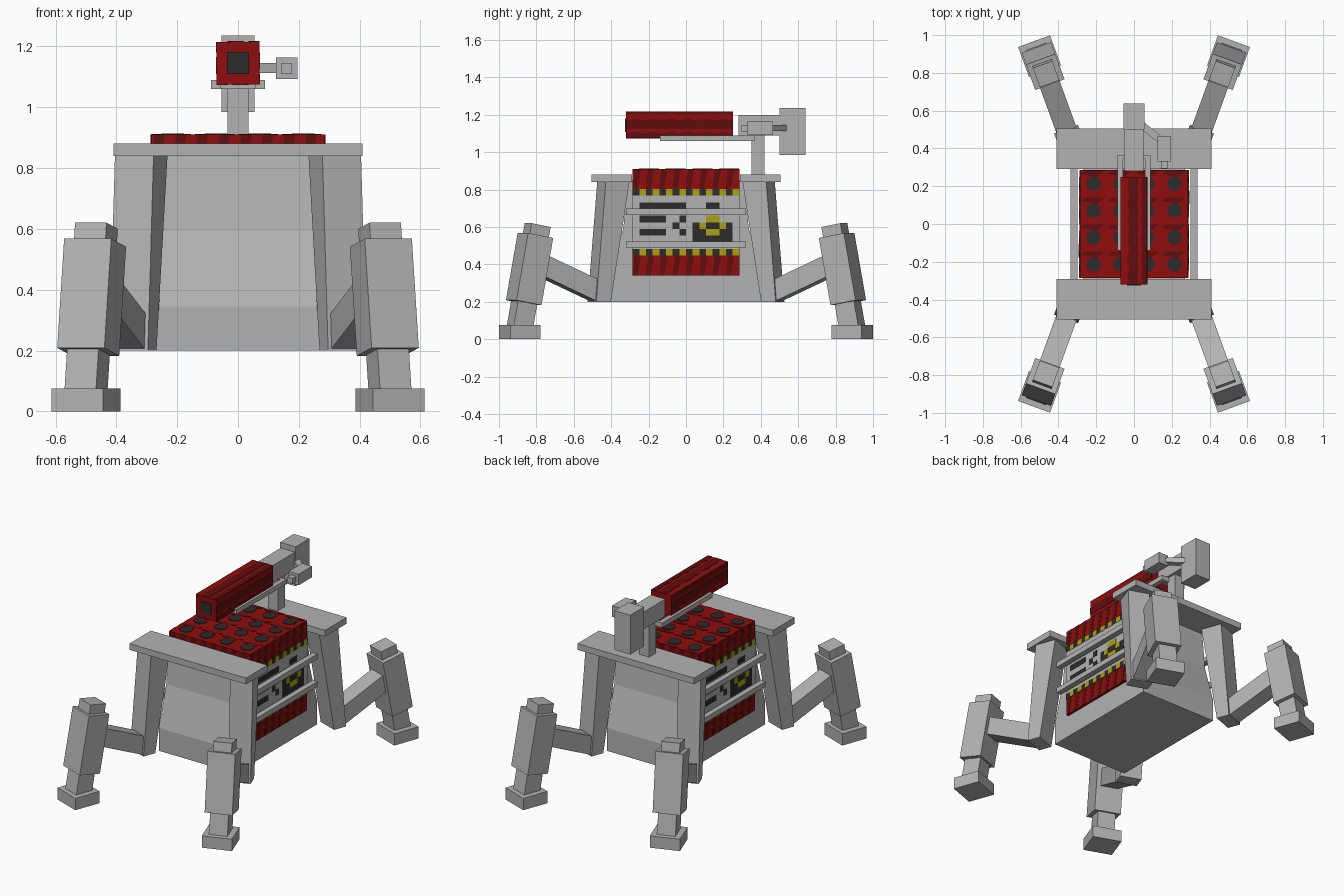
import bpy, bmesh, math
from mathutils import Matrix, Vector

cube = bpy.data.objects.get("Cube")
if cube:
    bpy.data.objects.remove(cube, do_unlink=True)


def material(name, r, g, b):
    m = bpy.data.materials.new(name)
    m.use_nodes = True
    m.diffuse_color = (r, g, b, 1)
    m.node_tree.nodes["Principled BSDF"].inputs["Base Color"].default_value = (r, g, b, 1)
    return m


GREY = material("hull grey", 0.45, 0.45, 0.45)
RED = material("red", 0.28, 0.004, 0.004)
DARK_RED = material("dark red", 0.12, 0.004, 0.004)
YELLOW = material("warning yellow", 0.42, 0.36, 0.005)
BLACK = material("charcoal", 0.025, 0.025, 0.027)


def build(name, prisms, mat):
    """One object from prisms, each a pair of matching point rings."""
    bm = bmesh.new()
    for low, high in prisms:
        a = [bm.verts.new(p) for p in low]
        b = [bm.verts.new(p) for p in high]
        bm.faces.new(a)
        bm.faces.new(b)
        for i in range(len(a)):
            j = (i + 1) % len(a)
            bm.faces.new((a[i], a[j], b[j], b[i]))
    bmesh.ops.recalc_face_normals(bm, faces=bm.faces)
    mesh = bpy.data.meshes.new(name)
    bm.to_mesh(mesh)
    bm.free()
    mesh.materials.append(mat)
    obj = bpy.data.objects.new(name, mesh)
    bpy.context.collection.objects.link(obj)
    return obj


def block(x0, x1, y0, y1, z0, z1):
    return tuple([(x0, y0, z), (x1, y0, z), (x1, y1, z), (x0, y1, z)] for z in (z0, z1))


def box(name, mat, *bounds):
    return build(name, [block(*bounds)], mat)


def move(prism, f):
    return tuple([f(Vector(p)) for p in ring] for ring in prism)


# Hull: stepped profile carried across the width
half = [(0.41, 0.2), (0.41, 0.345), (0.335, 0.595), (0.31, 0.85)]
profile = half + [(-y, z) for y, z in reversed(half)]
build("hull", [tuple([(x, y, z) for y, z in profile] for x in (-0.27, 0.27))], GREY)

# Legs, modelled along an outward axis that is splayed from the hull corners
SPLAY = math.radians(20)


def tilted(width, depth, length, r, z, angle):
    turn = Matrix.Rotation(angle, 3, "X")
    b = block(-width / 2, width / 2, -depth / 2, depth / 2, -length / 2, length / 2)
    return move(b, lambda p: turn @ p + Vector((0, r, z)))


def ring(width, r0, r1, z):
    w = width / 2
    return [(-w, r0, z), (w, r0, z), (w, r1, z), (-w, r1, z)]


lean = math.radians(10.5)
leg_parts = {
    "pillar": (ring(0.135, -0.493, -0.41, 0.2), ring(0.135, -0.6, -0.465, 0.85)),
    "thigh": tilted(0.11, 0.36, 0.11, -0.285, 0.323, math.radians(24)),
    "shin_core": tilted(0.11, 0.11, 0.56, -0.05, 0.335, lean),
    "shin_sleeve": tilted(0.165, 0.145, 0.365, -0.055, 0.375, lean),
    "foot": block(-0.09, 0.09, -0.085, 0.085, 0, 0.075),
}
for ys, end in ((-1, "front"), (1, "back")):
    for xs, side in ((1, "left"), (-1, "right")):
        def place(p):
            c, s = math.cos(SPLAY), math.sin(SPLAY)
            return (xs * (0.5 + s * p.y + c * p.x), ys * (0.888 + c * p.y - s * p.x), p.z)
        for part, prism in leg_parts.items():
            build(f"{end}_{side}_{part}", [move(prism, place)], GREY)
    y0, y1 = sorted((ys * 0.29, ys * 0.505))
    box(f"{end}_deck", GREY, -0.41, 0.41, y0, y1, 0.84, 0.88)

# Ammunition crate
E = 0.285
box("crate", RED, -E, E, -E, E, 0.34, 0.91)


def quarter(turns):
    return lambda p: Matrix.Rotation(turns * math.pi / 2, 3, "Z") @ p


# Slanted dark stripes round the crate walls
stripes = []
for turns in range(4):
    for z0, z1 in ((0.34, 0.45), (0.805, 0.91)):
        for i in range(8):
            y = -E + i * E / 4
            stripe = [tuple((x, yy, z) for yy, z in (
                (y, z0), (y + 0.025, z0), (y + 0.045, z1), (y + 0.01, z1)))
                for x in (E - 0.01, E + 0.002)]
            stripes.append(move(stripe, quarter(turns)))
build("crate_stripes", stripes, DARK_RED)

# Dark patches and round lids on the crate top
patches, lids = [], []
for i in range(4):
    for j in range(4):
        x, y = (i - 1.5) * 0.143, (j - 1.5) * 0.143
        patches.append(tuple([(x - 0.07, y + 0.05, z), (x + 0.02, y + 0.035, z),
                              (x + 0.06, y + 0.07, z), (x - 0.04, y + 0.07, z)]
                             for z in (0.905, 0.912)))
        lids.append(tuple([(x + 0.04 * math.cos((k + 0.5) * math.pi / 4),
                            y + 0.04 * math.sin((k + 0.5) * math.pi / 4), z)
                           for k in range(8)] for z in (0.905, 0.914)))
build("crate_top_patches", patches, DARK_RED)
build("crate_lids", lids, BLACK)


# Painted side panels, laid out on a grid of sixteen cells
CELL = E / 8


def marks(name, mat, rise, rects):
    prisms = []
    for y0, y1, z0, z1 in rects:
        b = block(E - 0.01, E + rise, y0, y1, z0, z1)
        prisms += [b, move(b, quarter(2))]
    build(name, prisms, mat)


def cells(*spans):
    """Column and row spans counted from the panel's lower front corner."""
    return [(-E + a * CELL, -E + b * CELL, 0.34 + c * CELL, 0.34 + d * CELL)
            for a, b, c, d in spans]


marks("side_panels", GREY, 0.003, cells((0, 16, 4, 12)))
marks("warning_bands", BLACK, 0.003, cells((0, 16, 3, 4), (0, 16, 12, 13)))
marks("warning_dashes", YELLOW, 0.005,
      cells(*[(i, i + 1, r, r + 1) for r in (3, 12) for i in range(1, 16, 2)]))
marks("panel_slots", BLACK, 0.005, cells(
    (1, 8, 10, 11), (11, 13, 10, 11), (1, 5, 8, 9), (1, 5, 6, 7),
    (7, 8, 8, 9), (6, 7, 7, 8), (7, 8, 6, 7), (9, 15, 5, 8)))
marks("panel_ring", YELLOW, 0.007, cells((10, 14, 7, 8), (11, 13, 6, 9)))
marks("panel_ring_centre", BLACK, 0.009, cells((11, 13, 7, 8)))

# Guard rails across both sides
for s, side in ((1, "left"), (-1, "right")):
    x0, x1 = sorted((s * 0.3, s * 0.335))
    for z, level in ((0.49, "lower"), (0.665, "upper")):
        box(f"{side}_{level}_rail", GREY, x0, x1, -0.32, 0.32, z, z + 0.033)
    # Gun cradle arm
    x0, x1 = sorted((s * 0.057, s * 0.088))
    box(f"{side}_cradle_arm", GREY, x0, x1, -0.14, 0.365, 1.06, 1.09)

# Gun mount, receiver and counterweight
box("gun_post", GREY, -0.035, 0.035, 0.35, 0.42, 0.88, 1.1)
box("cradle_bridge", GREY, -0.06, 0.06, 0.345, 0.365, 1.06, 1.09)
box("receiver", GREY, -0.05, 0.05, 0.28, 0.5, 1.09, 1.2)
box("counterweight", GREY, -0.055, 0.055, 0.5, 0.638, 0.985, 1.235)

# Barrel with jagged dark streaks and a dark muzzle
MID, R = 1.145, 0.07
box("barrel", RED, -R, R, -0.32, 0.25, MID - R, MID + R)
streaks = []
for turns in range(4):
    for base, height in ((-0.07, 0.025), (-0.02, 0.045)):
        for i in range(6):
            y = -0.32 + i * 0.095
            outline = ((y, base), (y + 0.095, base), (y + 0.095, base + height),
                       (y + 0.05, base + height + 0.01), (y, base + height))
            turn = Matrix.Rotation(turns * math.pi / 2, 3, "Y")
            streaks.append(tuple([turn @ Vector((x, yy, z)) + Vector((0, 0, MID))
                                  for yy, z in outline] for x in (R - 0.01, R + 0.002)))
build("barrel_streaks", streaks, DARK_RED)
box("muzzle", BLACK, -0.036, 0.036, -0.325, -0.315, MID - 0.036, MID + 0.036)

# Sight carried on a slanting arm
box("sight", GREY, 0.125, 0.195, 0.33, 0.465, 1.093, 1.163)
box("sight_lens", GREY, 0.142, 0.178, 0.295, 0.33, 1.11, 1.146)
build("sight_arm", [tuple([(0.04, 0.5, z), (0.04, 0.55, z), (0.15, 0.46, z), (0.13, 0.43, z)]
                          for z in (1.112, 1.146))], GREY)
